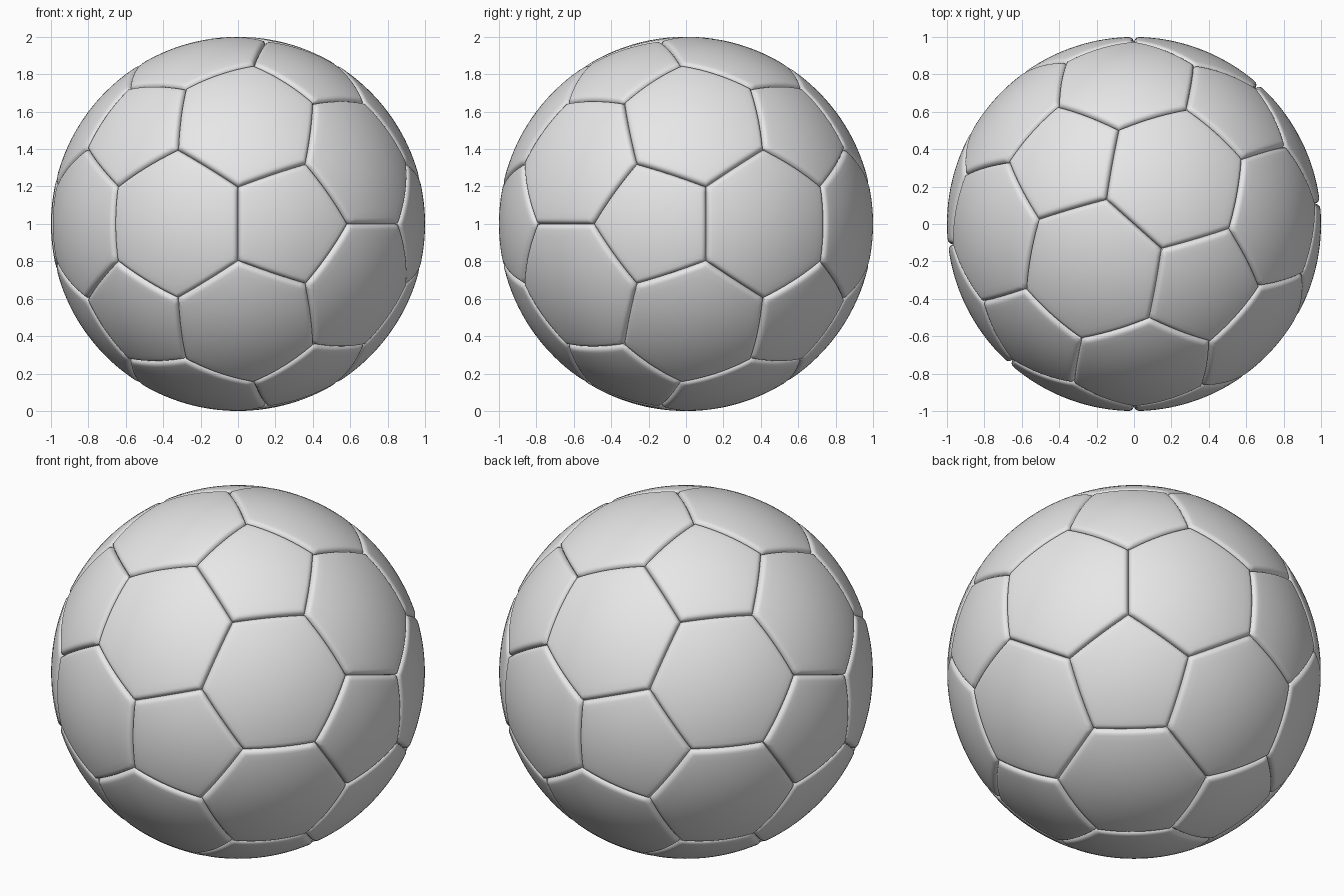
import bpy, bmesh, math
from mathutils import Matrix, Vector

cube = bpy.data.objects.get("Cube")
if cube:
    bpy.data.objects.remove(cube, do_unlink=True)

SEGMENTS = 14      # points along each panel side
INNER_RINGS = 9    # rings across the smooth middle of a panel
# rounded panel rim: (distance from seam, radius)
RIM = [(0.0, 0.972), (0.003, 0.982), (0.008, 0.990), (0.015, 0.996), (0.024, 0.999), (0.034, 1.0)]

# one grey leather material
grey = bpy.data.materials.new("grey leather")
grey.use_nodes = True
grey.diffuse_color = (0.8, 0.8, 0.8, 1)
grey.node_tree.nodes["Principled BSDF"].inputs["Base Color"].default_value = (0.8, 0.8, 0.8, 1)


def panel_cage():
    """Icosahedron with its corners cut off at a third of each edge."""
    phi = (1 + math.sqrt(5)) / 2
    cage = bmesh.new()
    for a in (-1, 1):
        for b in (-phi, phi):
            for co in ((b, a, 0), (0, b, a), (a, 0, b)):
                cage.verts.new(co)
    bmesh.ops.convex_hull(cage, input=cage.verts[:])
    bmesh.ops.bevel(cage, geom=cage.verts[:], offset=100 / 3, offset_type='PERCENT',
                    segments=1, profile=0.5, affect='VERTICES')
    size = cage.verts[:][0].co.length
    turn = Matrix.Rotation(math.radians(-41.8), 4, 'Z')
    bmesh.ops.transform(cage, matrix=turn @ Matrix.Scale(1 / size, 4), verts=cage.verts[:])
    return cage


def add_panel(bm, corners):
    """Puffed panel made of concentric rings pushed out to the sphere."""
    count = len(corners)
    centre = sum(corners, Vector()) / count
    inradius = ((corners[0] + corners[1]) / 2 - centre).length
    outline = [corners[i].lerp(corners[(i + 1) % count], k / SEGMENTS)
               for i in range(count) for k in range(SEGMENTS)]
    rings = [(1 - d / inradius, r) for d, r in RIM]
    inner = rings[-1][0]
    rings += [(inner * (1 - k / INNER_RINGS), 1.0) for k in range(1, INNER_RINGS)]
    previous = None
    for t, radius in rings:
        ring = [bm.verts.new(centre.lerp(p, t).normalized() * radius) for p in outline]
        if previous:
            for i in range(len(ring)):
                j = (i + 1) % len(ring)
                bm.faces.new((previous[i], previous[j], ring[j], ring[i]))
        previous = ring
    middle = bm.verts.new(centre.normalized())
    for i in range(len(previous)):
        bm.faces.new((previous[i], previous[(i + 1) % len(previous)], middle))


# stitched ball: twelve five-sided and twenty six-sided panels
cage = panel_cage()
bm = bmesh.new()
for face in cage.faces:
    add_panel(bm, [v.co.copy() for v in face.verts])
cage.free()
bmesh.ops.remove_doubles(bm, verts=bm.verts[:], dist=0.0005)
bmesh.ops.recalc_face_normals(bm, faces=bm.faces[:])
bmesh.ops.translate(bm, verts=bm.verts[:], vec=(0, 0, 1))

mesh = bpy.data.meshes.new("ball")
bm.to_mesh(mesh)
bm.free()
mesh.materials.append(grey)
ball = bpy.data.objects.new("ball", mesh)
bpy.context.collection.objects.link(ball)
bpy.ops.object.select_all(action='DESELECT')
ball.select_set(True)
bpy.context.view_layer.objects.active = ball
bpy.ops.object.shade_smooth_by_angle(angle=math.radians(50))
